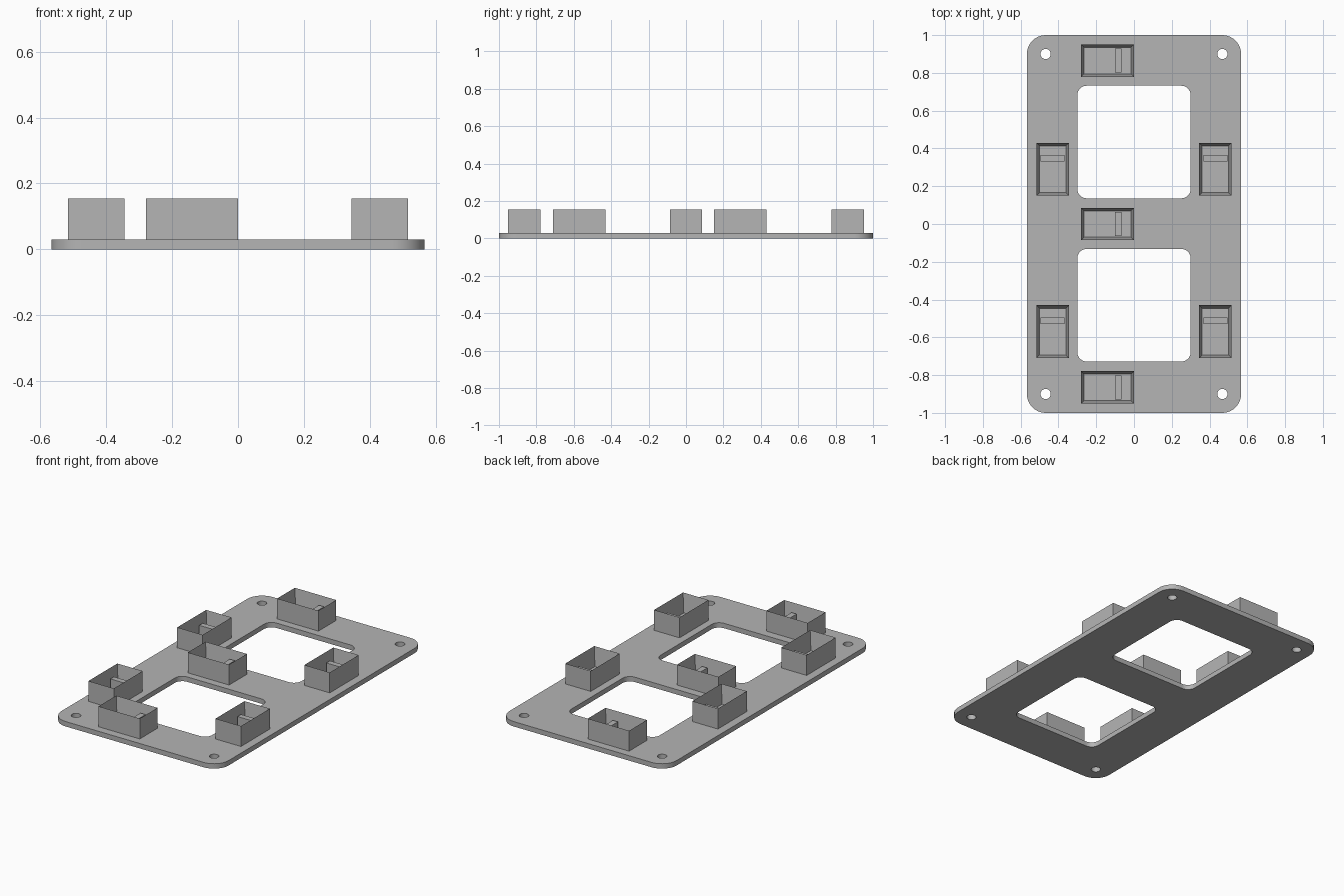
import bpy
import bmesh
from math import cos, sin, pi
from mathutils import Matrix

if "Cube" in bpy.data.objects:
    bpy.data.objects.remove(bpy.data.objects["Cube"], do_unlink=True)

PLATE_T = 0.03
TOP = 0.155

grey = bpy.data.materials.new("light grey")
grey.use_nodes = True
grey.diffuse_color = (0.46, 0.46, 0.46, 1)
grey.node_tree.nodes["Principled BSDF"].inputs["Base Color"].default_value = grey.diffuse_color


def rounded_rect(cx, cy, hx, hy, r, steps=10):
    """Outline of a rectangle with round corners; a circle when hx = hy = r."""
    pts = []
    for k, (sx, sy) in enumerate([(1, 1), (-1, 1), (-1, -1), (1, -1)]):
        for i in range(steps + 1):
            a = (k + i / steps) * pi / 2
            pts.append((cx + sx * (hx - r) + r * cos(a), cy + sy * (hy - r) + r * sin(a)))
    return [p for i, p in enumerate(pts)
            if abs(p[0] - pts[i - 1][0]) + abs(p[1] - pts[i - 1][1]) > 1e-5]


# Base plate: outline, two windows and four screw holes
outlines = [rounded_rect(0, 0, 0.567, 1, 0.1)]
outlines += [rounded_rect(0, cy, 0.3, 0.298, 0.05) for cy in (0.434, -0.43)]
outlines += [rounded_rect(x, y, 0.027, 0.027, 0.027, 6)
             for x in (-0.468, 0.468) for y in (-0.9, 0.9)]

curve = bpy.data.curves.new("base_plate", "CURVE")
curve.dimensions = "2D"
curve.fill_mode = "BOTH"
curve.extrude = PLATE_T / 2
for pts in outlines:
    spline = curve.splines.new("POLY")
    spline.points.add(len(pts) - 1)
    for p, (x, y) in zip(spline.points, pts):
        p.co = (x, y, PLATE_T / 2, 1)
    spline.use_cyclic_u = True

shape = bpy.data.objects.new("plate_outline", curve)
bpy.context.collection.objects.link(shape)
bpy.context.view_layer.update()
plate_mesh = bpy.data.meshes.new_from_object(shape.evaluated_get(bpy.context.evaluated_depsgraph_get()))
bpy.data.objects.remove(shape, do_unlink=True)

bm = bmesh.new()
bm.from_mesh(plate_mesh)
bmesh.ops.remove_doubles(bm, verts=bm.verts, dist=1e-5)
bmesh.ops.recalc_face_normals(bm, faces=bm.faces)
bm.to_mesh(plate_mesh)
bm.free()
plate_mesh.materials.clear()
plate_mesh.materials.append(grey)
plate = bpy.data.objects.new("base_plate", plate_mesh)
bpy.context.collection.objects.link(plate)
bpy.context.view_layer.objects.active = plate
plate.select_set(True)
bpy.ops.object.shade_smooth_by_angle(angle=pi / 6)


def add_box(bm, center, size):
    return bmesh.ops.create_cube(
        bm, size=1, matrix=Matrix.Translation(center) @ Matrix.Diagonal((*size, 1)))["verts"]


# Socket: open box with a cross bar near one end
bm = bmesh.new()
height = TOP - PLATE_T
add_box(bm, (0, 0, height / 2), (0.172, 0.28, height))
rim = max(bm.faces, key=lambda f: f.calc_center_median().z)
bmesh.ops.inset_individual(bm, faces=[rim], thickness=0.023)
bmesh.ops.translate(bm, verts=rim.verts, vec=(0, 0, 0.01 - height))
add_box(bm, (0, 0.057, 0.04), (0.126, 0.034, 0.07))
socket_mesh = bpy.data.meshes.new("socket")
bm.to_mesh(socket_mesh)
bm.free()
socket_mesh.materials.append(grey)


def add_socket(name, x, y, turn=0):
    ob = bpy.data.objects.new(name, socket_mesh)
    ob.location = (x, y, PLATE_T)
    ob.rotation_euler.z = turn
    bpy.context.collection.objects.link(ob)


# Sockets along the sides and across the three rails
for row, y in (("front", -0.57), ("back", 0.29)):
    for side, x in (("right", -0.431), ("left", 0.431)):
        add_socket(f"{row}_{side}_socket", x, y)
for row, y in (("front", -0.865), ("middle", 0), ("back", 0.865)):
    add_socket(f"{row}_rail_socket", -0.14, y, -pi / 2)
